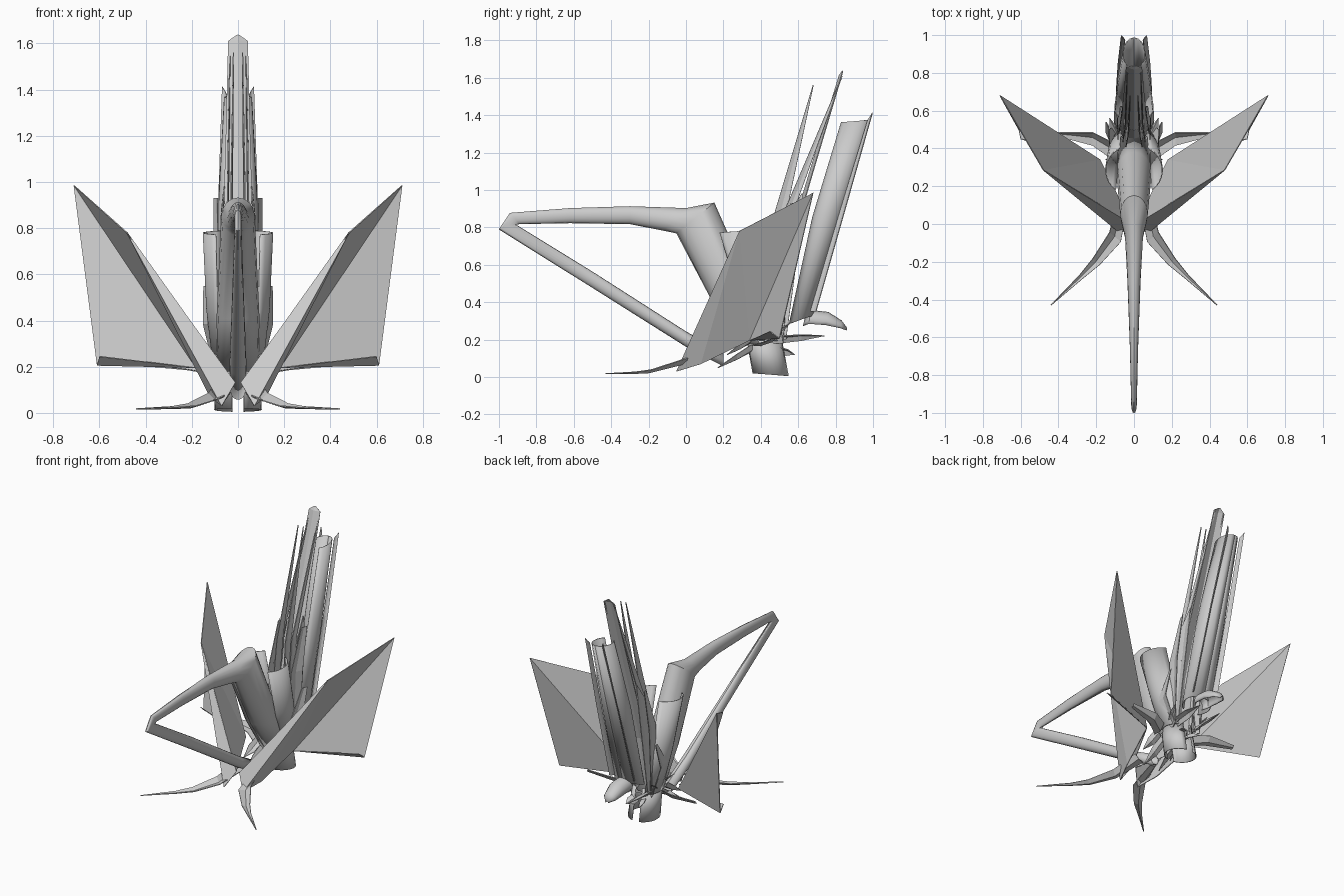
import bpy
from math import sin, cos, radians
from mathutils import Vector


def make(name, verts, faces, mirror=False, thick=0.0, smooth=None):
    me = bpy.data.meshes.new(name)
    me.from_pydata([tuple(v) for v in verts], [], faces)
    ob = bpy.data.objects.new(name, me)
    bpy.context.collection.objects.link(ob)
    if thick:
        m = ob.modifiers.new("Thickness", 'SOLIDIFY')
        m.thickness, m.offset = thick, 0
    if mirror:
        m = ob.modifiers.new("Mirror", 'MIRROR')
        m.use_mirror_merge = False
    if smooth:
        bpy.context.view_layer.objects.active = ob
        ob.select_set(True)
        bpy.ops.object.shade_smooth_by_angle(angle=radians(smooth))
        ob.select_set(False)
    return ob


def grid_faces(rows, n):
    return [(r * n + i, r * n + i + 1, (r + 1) * n + i + 1, (r + 1) * n + i)
            for r in range(rows - 1) for i in range(n - 1)]


def shell(name, sections, a0=0, a1=360, n=16, mirror=False, thick=0.006):
    """Loft elliptical arcs; each section is front y, z, rear y, z, half width."""
    verts = []
    for yf, zf, yr, zr, hw in sections:
        f, r = Vector((0, yf, zf)), Vector((0, yr, zr))
        for i in range(n + 1):
            a = radians(a0 + (a1 - a0) * i / n)
            p = (f + r) / 2 + (f - r) / 2 * cos(a)
            p.x = hw * sin(a)
            verts.append(p)
    return make(name, verts, grid_faces(len(sections), n + 1), mirror, thick, 35)


def strip(name, path, mirror=True, fold=0.2):
    """Creased tapering leaf; each path row is centre xyz and width vector xyz."""
    verts = []
    for x, y, z, wx, wy, wz in path:
        c, w = Vector((x, y, z)), Vector((wx, wy, wz))
        lift = w.cross(Vector((path[-1][0] - path[0][0], path[-1][1] - path[0][1],
                               path[-1][2] - path[0][2])).normalized())
        verts += [c - w, c + lift * fold, c + w]
    return make(name, verts, grid_faces(len(path), 3), mirror, 0.005)


# neck column, bent forward beam and returning lower arm: one hollow folded loop
shell("neck_loop", [
    (.30, .18, .48, .18, .085), (.14, .41, .38, .41, .09), (-.05, .77, .15, .93, .07),
    (-.12, .785, 0, .90, .045), (-.30, .82, -.30, .91, .032), (-.62, .825, -.62, .90, .02),
    (-.89, .82, -.94, .875, .012), (-.91, .815, -.998, .79, .012),
    (-.5, .56, -.5, .48, .022), (0, .24, 0, .165, .034), (.2, .13, .2, .06, .03)])

# split cup under the column
shell("base_cup", [(.32, .22, .51, .22, .09), (.355, .02, .55, .005, .10)],
      15, 165, 10, True)

# side body panels wrapping the column
shell("body_side", [(.15, .77, .42, .79, .15), (.25, .45, .50, .45, .135),
                    (.33, .20, .54, .19, .105)], 40, 150, 10, True)

# wing: hollow tapering leading spar, then a V of two creased panels
R1, R2, R3 = (.012, .0, .13), (.07, -.05, .03), (.12, .08, .07)
A, T, F, C = (.48, .285, .78), (.71, .68, .985), (.18, .34, .195), (.61, .50, .205)
E, K = (.60, .45, .245), (.21, .39, .21)
make("wing", [R1, R2, R3, A, T, F, C, E, K],
     [(0, 1, 3), (1, 2, 3), (2, 5, 3), (5, 0, 3), (3, 5, 4), (5, 6, 4), (5, 6, 7)],
     True, 0.005)

# rolled strut behind the lower wing edge
strip("wing_strut", [(.12, .39, .19, 0, .045, .02), (.22, .45, .205, 0, .035, .018),
                     (.41, .475, .215, 0, .01, .01)], fold=.5)

# front feet spikes
strip("foot_spike", [(.06, .12, .12, .03, .0, .02), (.10, -.07, .075, .03, .025, .01),
                     (.20, -.20, .035, .02, .015, .004), (.28, -.28, .025, .01, .008, .002),
                     (.44, -.43, .018, .001, .001, 0)], fold=.5)

# wide channel-shaped tail with pointed rear rims
shell("tail_channel", [(.815, 1.36, .985, 1.375, .058), (.66, .85, .85, .90, .085),
                       (.54, .28, .68, .33, .10)], 35, 180, 7, True)
strip("tail_rim", [(.058, .985, 1.395, .010, .012, .018), (.075, .84, .90, .010, .012, 0),
                   (.085, .68, .35, .010, .015, 0)])

# tall central plume, roof-folded with a peaked tip
strip("tall_plume", [(0, .838, 1.636, .004, 0, 0), (0, .832, 1.61, .042, 0, 0),
                     (0, .68, 1.10, .055, 0, 0), (0, .52, .55, .075, 0, 0),
                     (0, .46, .15, .06, 0, 0)], False, -.3)

# needle plumes and shorter flanking feathers
for i, (x, y, z, d) in enumerate([(.02, .68, 1.56, .035), (.035, .835, 1.61, .03),
                                  (.06, .62, .98, .045)]):
    strip(f"needle_plume_{i + 1}", [(x, y, z, 0, .002, 0),
                                    (x + .012, .50 + .04 * i, .86, 0, d, .01),
                                    (x + .025, .43 + .03 * i, .20, 0, d, 0)], fold=.2)
for i, (x, y, z) in enumerate([(.095, .58, .93), (.14, .52, .55)]):
    strip(f"side_feather_{i + 1}", [(x, y, z, .008, .02, 0),
                                    (x, y - .08, z * .7, .01, .05, 0),
                                    (.09, .48, .18, .01, .04, 0)], fold=.2)

# curved hood at the back
shell("rear_hood", [(.62, .25, .64, .32, .03), (.65, .25, .67, .355, .055),
                    (.74, .245, .76, .345, .055), (.82, .243, .83, .30, .04),
                    (.855, .245, .86, .26, .008)], 70, 290, 10)

# small leaves around the base
for i, (x0, y0, z0, x1, y1, z1) in enumerate([
        (.05, .36, .16, .06, .17, .05), (.08, .34, .20, .11, .22, .12),
        (.08, .50, .20, .08, .74, .22), (.08, .45, .20, .13, .56, .29),
        (.06, .36, .22, .15, .34, .29), (.03, .50, .14, .05, .58, .12)]):
    strip(f"base_leaf_{i + 1}", [
        (x0, y0, z0, .02, 0, .02),
        ((x0 + x1) / 2, (y0 + y1) / 2, (z0 + z1) / 2, .024, .005, .016),
        (x1, y1, z1, .001, 0, 0)], fold=.5)
